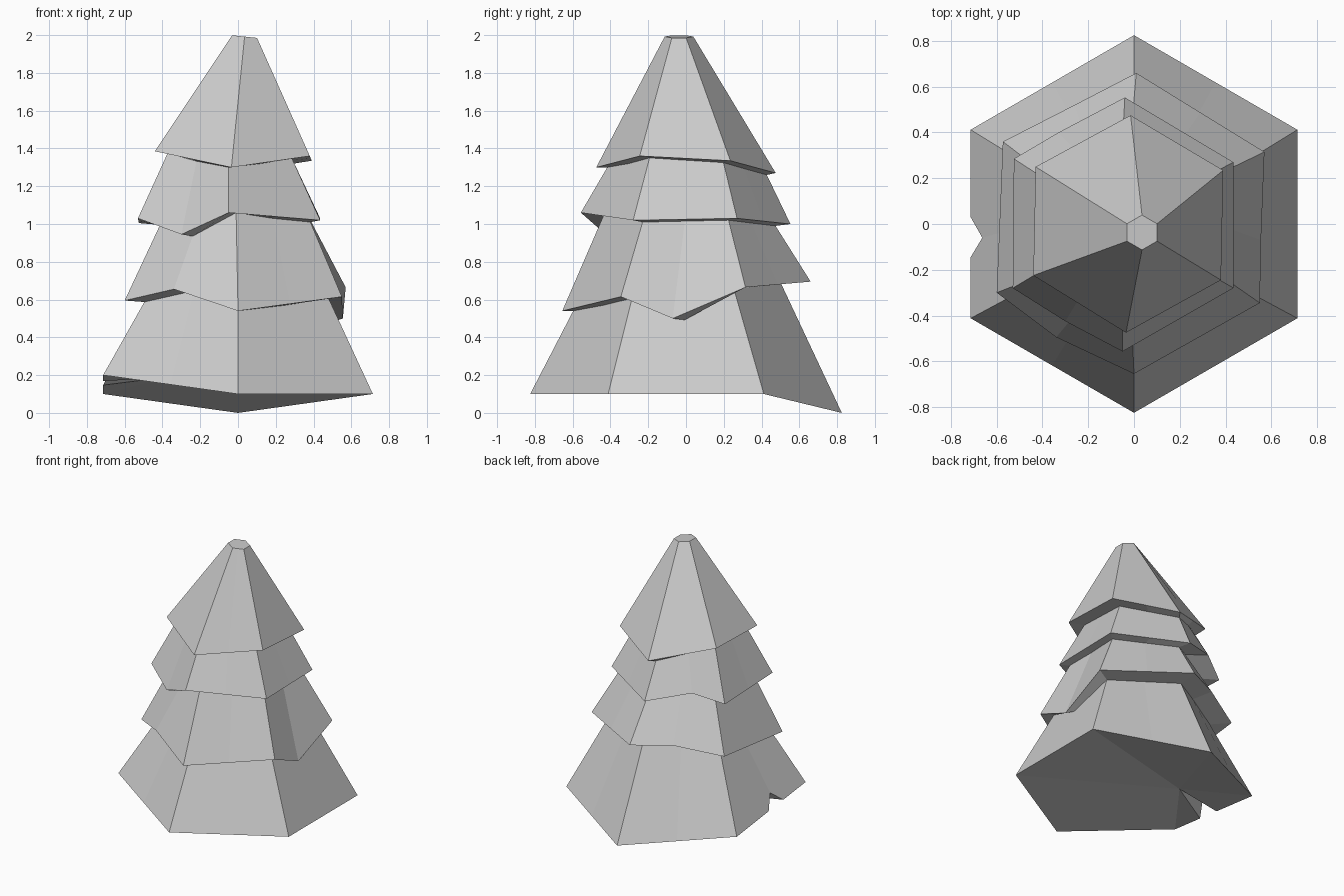
import bpy, bmesh, math
from mathutils import Vector

if "Cube" in bpy.data.objects:
    bpy.data.objects.remove(bpy.data.objects["Cube"])


def with_mids(corners, mids=None):
    """Six corners -> twelve points; chosen edge midpoints can be sagged or lifted."""
    mids = mids or {}
    pts = []
    for i in range(6):
        a, b = Vector(corners[i]), Vector(corners[(i + 1) % 6])
        pts += [a, Vector(mids[i]) if i in mids else (a + b) / 2]
    return pts


def hexagon(cx, cy, r, z, tilt=0):
    """Regular hexagon, starting at the front and running to the right."""
    ang = [i * math.pi / 3 for i in range(6)]
    return with_mids([(cx + r * math.sin(t), cy - r * math.cos(t),
                       z - tilt * math.sin(t)) for t in ang])


def cut_under(rim, foot, top, drop):
    """Where a tier's sides, running from foot to top, meet the skirt above."""
    out = []
    for i, (r, a, b) in enumerate(zip(rim, foot, top)):
        z = r.z - (drop if i else 0)
        out.append(a.lerp(b, (z - a.z) / (b.z - a.z)))
    return out


# Rims: front, front right, back right, back, back left, front left
base = with_mids([(0, -.825, .1), (.714, -.412, .1), (.714, .412, .1),
                  (0, .825, 0), (-.714, .412, .1), (-.714, -.412, .2)],
                 {4: (-.663, -.06, .24)})
skirt2 = with_mids([(0, -.655, .54), (.55, -.345, .615), (.57, .315, .665),
                    (.01, .66, .695), (-.573, .36, .65), (-.6, -.3, .595)],
                   {1: (.555, -.07, .5), 3: (-.26, .52, .71), 5: (-.34, -.495, .655)})
skirt3 = with_mids([(-.05, -.557, 1.06), (.435, -.28, 1.02), (.435, .27, 1.03),
                    (-.04, .553, 1.0), (-.525, .285, 1.005), (-.53, -.28, 1.03)],
                   {3: (-.33, .4, 1.08), 5: (-.3, -.425, .945)})
skirt4 = with_mids([(-.035, -.475, 1.3), (.38, -.245, 1.36), (.39, .235, 1.335),
                    (-.015, .475, 1.27), (-.43, .25, 1.39), (-.44, -.225, 1.385)])

# Plain straight line for the notched edge, so the tier above it stays even
foot = list(base)
foot[9] = (base[8] + base[10]) / 2
rings = [base, cut_under(skirt2, foot, hexagon(0, -.01, .525, .66), .008),
         skirt2, cut_under(skirt3, skirt2, hexagon(-.01, 0, .43, 1.06), .01),
         skirt3, cut_under(skirt4, skirt3, hexagon(-.05, 0, .37, 1.38), .01),
         skirt4, hexagon(.035, -.037, .076, 1.992, .008)]

bm = bmesh.new()
loops = [[bm.verts.new(p) for p in ring] for ring in rings]

# Sloping sides and the overhanging undersides between tiers
for k in range(len(loops) - 1):
    a, b = loops[k], loops[k + 1]
    for j in range(12):
        if k == 0 and j in (8, 9):      # notched side is made below
            continue
        n = (j + 1) % 12
        bm.faces.new((a[j], a[n], b[n], b[j]))

# Flat tip
bm.faces.new(loops[-1])

# Notch in the left side of the lowest tier
a, b = loops[0], loops[1]
back_lip = bm.verts.new((-.714, .03, .147))
front_lip = bm.verts.new((-.714, -.145, .168))
inner = bm.verts.new((-.37, .045, .19))
bm.faces.new((a[8], back_lip, a[9], b[9], b[8]))
bm.faces.new((a[9], front_lip, a[10], b[10], b[9]))
bm.faces.new((back_lip, inner, a[9]))
bm.faces.new((a[9], inner, front_lip))

# Underside of the lowest tier, as a fan from the notch's inner point
rim = [front_lip] + a[10:] + a[:9] + [back_lip]
for p, q in zip(rim, rim[1:]):
    bm.faces.new((inner, q, p))

bmesh.ops.recalc_face_normals(bm, faces=bm.faces)
mesh = bpy.data.meshes.new("tree_foliage")
bm.to_mesh(mesh)
bm.free()
tree = bpy.data.objects.new("tree_foliage", mesh)
bpy.context.collection.objects.link(tree)
